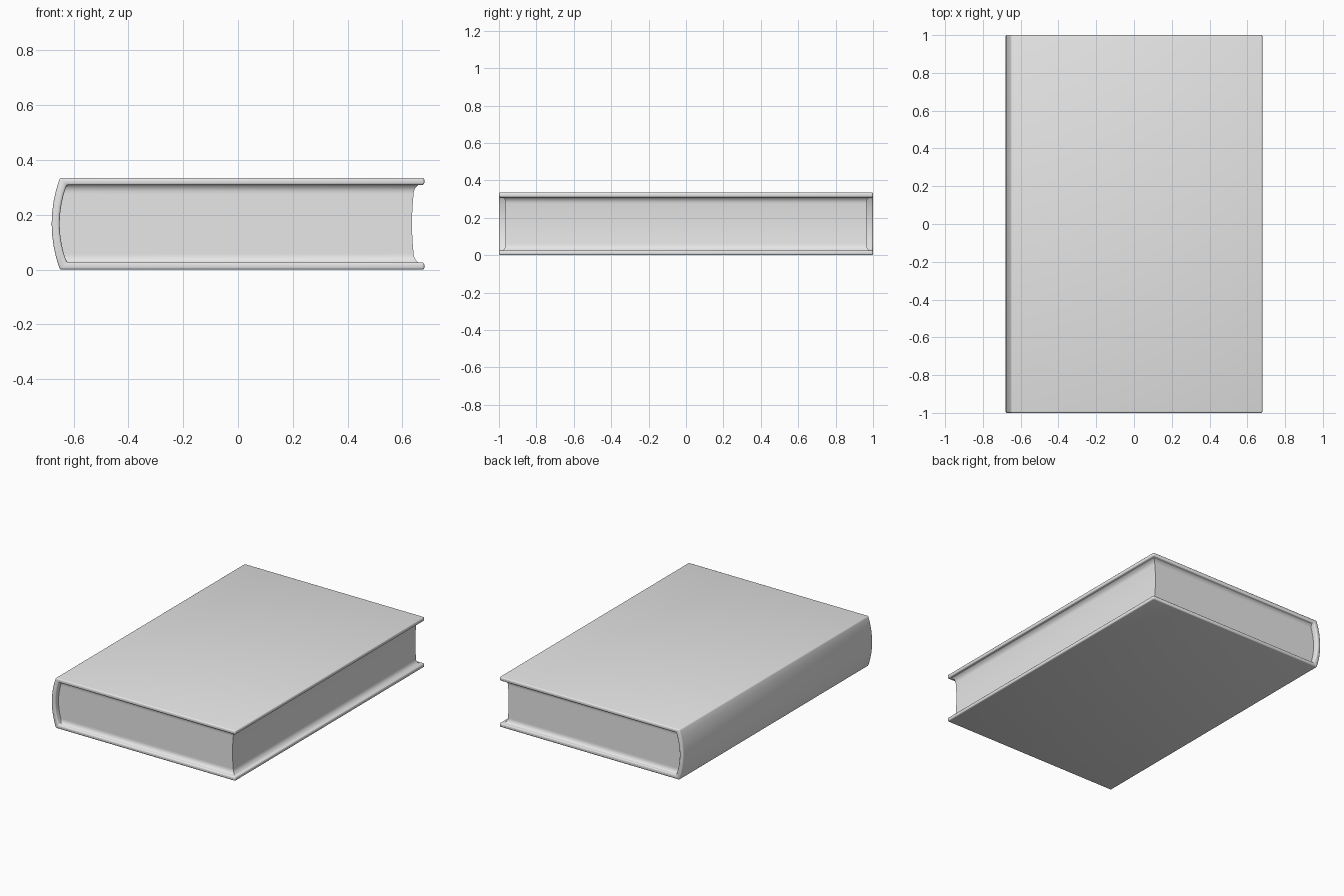
import bpy, bmesh, math

if "Cube" in bpy.data.objects:
    bpy.data.objects.remove(bpy.data.objects["Cube"], do_unlink=True)

H, HALF_X, HALF_Y = 0.335, 0.68, 1.0   # book height and half extents
BOARD = 0.026                          # board thickness
INSET = 0.035                          # pages set back from the boards

grey = bpy.data.materials.new("light grey")
grey.use_nodes = True
colour = (0.8, 0.8, 0.8, 1)
grey.diffuse_color = colour
grey.node_tree.nodes["Principled BSDF"].inputs["Base Color"].default_value = colour


def add_object(name, bm):
    bmesh.ops.recalc_face_normals(bm, faces=bm.faces[:])
    mesh = bpy.data.meshes.new(name)
    bm.to_mesh(mesh)
    bm.free()
    mesh.materials.append(grey)
    ob = bpy.data.objects.new(name, mesh)
    bpy.context.collection.objects.link(ob)
    bpy.ops.object.select_all(action="DESELECT")
    ob.select_set(True)
    bpy.context.view_layer.objects.active = ob
    return ob


def bulge(z, low, high):
    """0 at both ends of the span, 1 in the middle."""
    t = (z - low) / (high - low) * 2 - 1
    return 1 - t * t


def arc(x, depth, low, high, steps=8):
    zs = [low + (high - low) * i / steps for i in range(steps + 1)]
    return [(x - depth * bulge(z, low, high), z) for z in zs]


# Cover: one C-shaped profile of boards and rounded spine, swept along y
outer = arc(-0.65, 0.03, 0, H)
inner = arc(-0.625, 0.026, BOARD, H - BOARD)
profile = ([(HALF_X, 0)] + outer + [(HALF_X, H), (HALF_X, H - BOARD)]
           + inner[::-1] + [(HALF_X, BOARD)])
bm = bmesh.new()
rings = [[bm.verts.new((x, y, z)) for x, z in profile] for y in (-HALF_Y, HALF_Y)]
n = len(profile)
for i in range(n):
    j = (i + 1) % n
    bm.faces.new((rings[0][i], rings[0][j], rings[1][j], rings[1][i]))
for ring in rings:
    bm.faces.new(ring)
cover = add_object("cover", bm)
bevel = cover.modifiers.new("rounded edges", "BEVEL")
bevel.width = 0.008
bevel.segments = 3
bevel.limit_method = "ANGLE"
bevel.angle_limit = math.radians(45)
bpy.ops.object.shade_smooth()

# Page block: stacked outlines with a hollow fore edge, flaring into the boards
low, high = BOARD - 0.003, H - BOARD + 0.003
bm = bmesh.new()
loops = []
steps = 8
heights = [0, 0.005, 0.012, 0.025]
levels = [low + h for h in heights]
levels += [low + (high - low) * i / steps for i in range(1, steps)]
levels += [high - h for h in reversed(heights)]
for z in levels:
    gap = min(z - low, high - z)
    flare = 0.018 * max(0, 1 - gap / 0.025) ** 2
    b = bulge(z, low, high)
    fore = 0.645 - 0.01 * b + flare
    back = -0.63 - 0.026 * b
    end = HALF_Y - INSET + flare
    loops.append([bm.verts.new((x, y, z)) for x, y in
                  ((back, -end), (fore, -end), (fore, end), (back, end))])
for a, b in zip(loops, loops[1:]):
    for i in range(4):
        j = (i + 1) % 4
        bm.faces.new((a[i], a[j], b[j], b[i]))
bm.faces.new(loops[0])
bm.faces.new(loops[-1])
add_object("page_block", bm)
bpy.ops.object.shade_smooth_by_angle(angle=math.radians(40))
